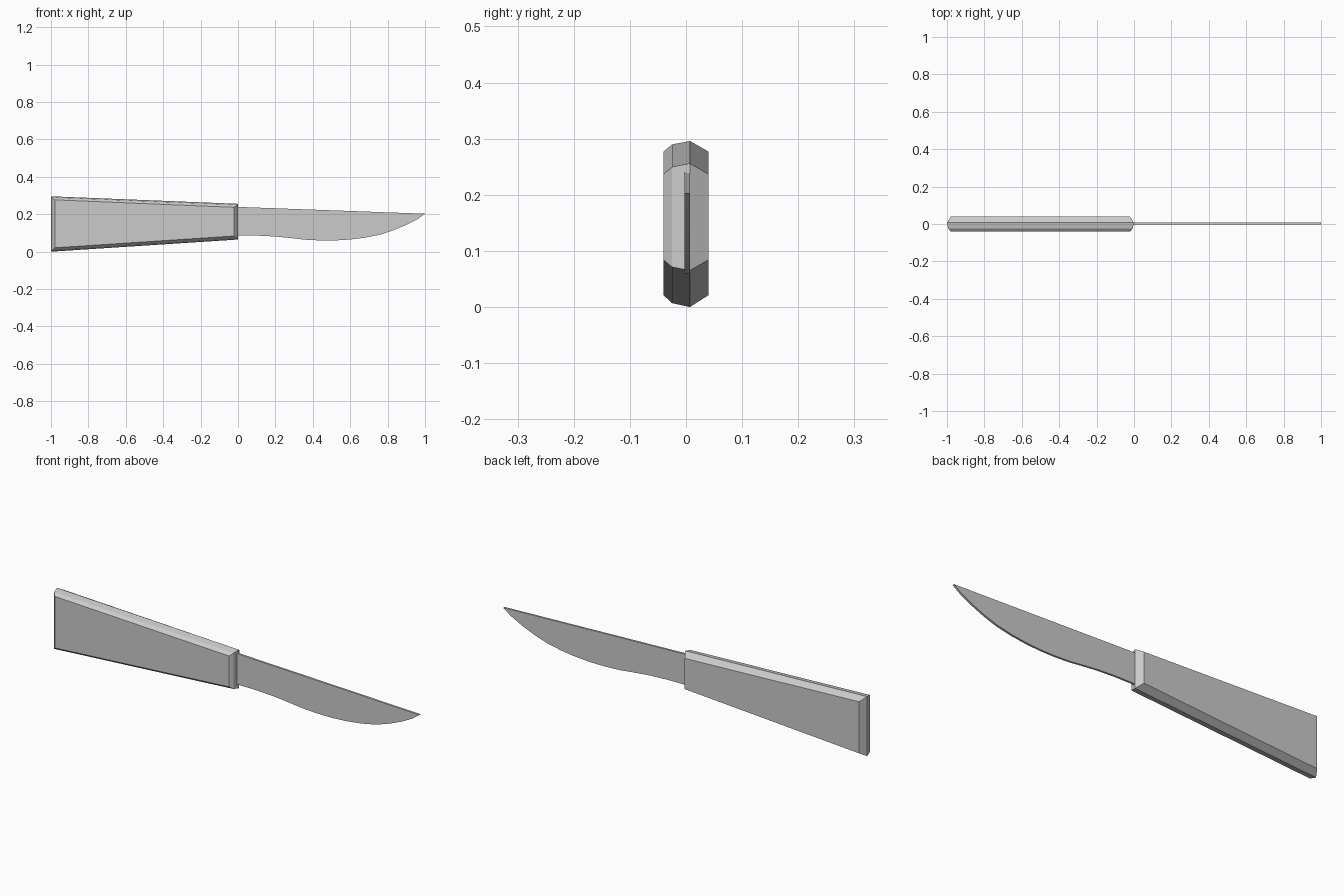
import bpy, bmesh

if "Cube" in bpy.data.objects:
    bpy.data.objects.remove(bpy.data.objects["Cube"], do_unlink=True)

steel = bpy.data.materials.new("plain_grey")
GREY = (0.6, 0.6, 0.6, 1)
steel.diffuse_color = GREY
steel.use_nodes = True
steel.node_tree.nodes["Principled BSDF"].inputs["Base Color"].default_value = GREY


def loft(name, rings):
    """Join side-on outlines, each a (y, [(x, z), ...]) pair, and cap both ends."""
    bm = bmesh.new()
    loops = [[bm.verts.new((x, y, z)) for x, z in pts] for y, pts in rings]
    for a, b in zip(loops, loops[1:]):
        for i in range(len(a)):
            j = (i + 1) % len(a)
            bm.faces.new((a[i], a[j], b[j], b[i]))
    bm.faces.new(loops[0])
    bm.faces.new(loops[-1])
    bmesh.ops.recalc_face_normals(bm, faces=bm.faces)
    mesh = bpy.data.meshes.new(name)
    bm.to_mesh(mesh)
    bm.free()
    mesh.materials.append(steel)
    obj = bpy.data.objects.new(name, mesh)
    bpy.context.collection.objects.link(obj)
    return obj


def handle_outline(inset):
    """Tapered outline of the handle, drawn in by the inset on every side."""
    return [(-1 + inset, inset), (-inset, 0.065 + 0.9 * inset),
            (-inset, 0.256 - 0.9 * inset), (-1 + inset, 0.296 - 0.9 * inset)]


# Tapered handle, bevelled to a ridge slightly behind the middle
loft("handle", [(-0.04, handle_outline(0.021)), (-0.025, handle_outline(0.007)),
                (0.007, handle_outline(0)), (0.04, handle_outline(0.021))])

# Thin blade with a straight spine and a curved belly
blade = [(-0.02, 0.24), (-0.02, 0.087), (0.1, 0.086), (0.2, 0.081), (0.28, 0.073),
         (0.36, 0.064), (0.44, 0.06), (0.52, 0.06), (0.6, 0.065), (0.68, 0.075),
         (0.76, 0.091), (0.83, 0.114), (0.9, 0.143), (0.96, 0.174), (1, 0.203)]
loft("blade", [(-0.003, blade), (0.007, blade)])
